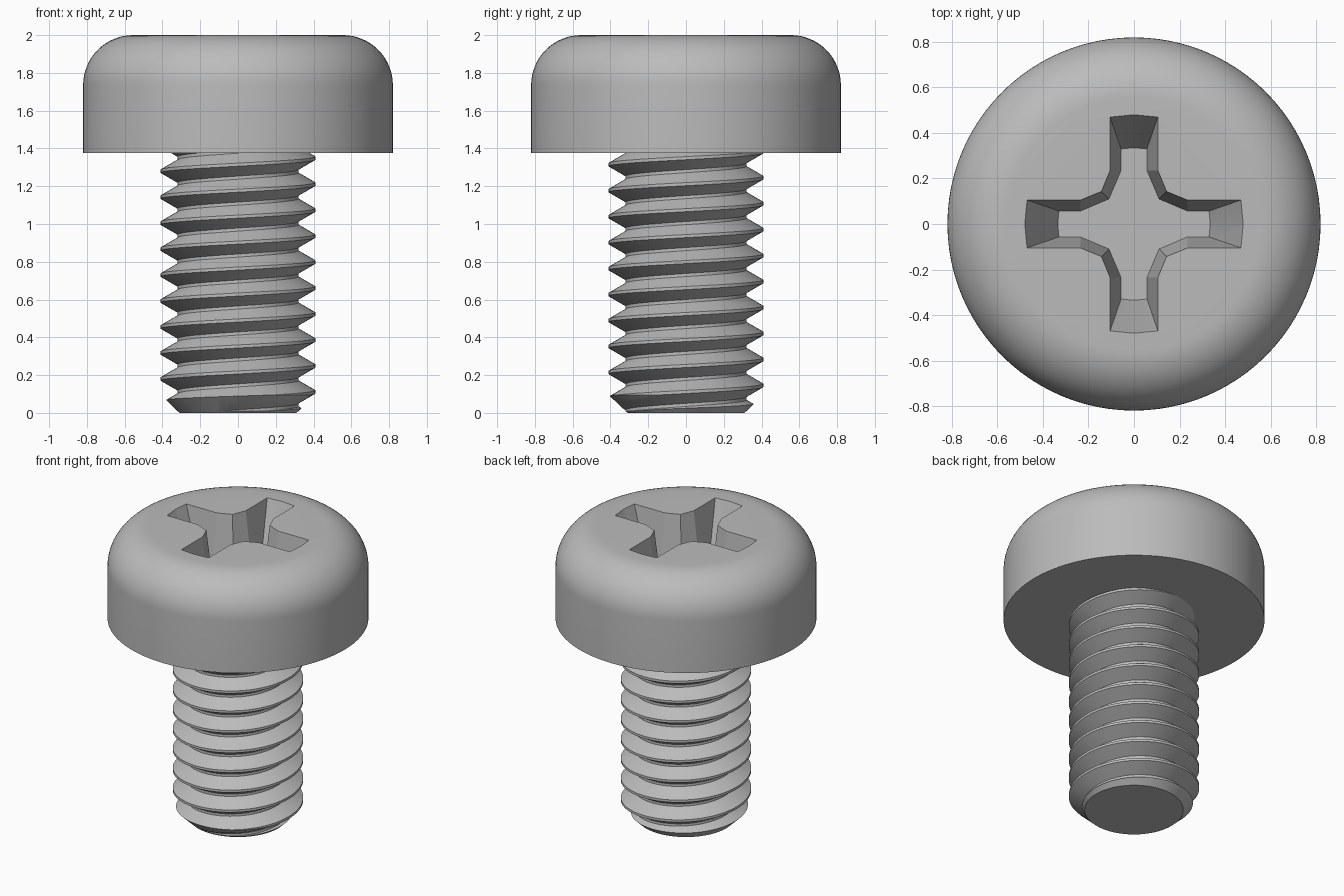
import bpy, bmesh
from math import sin, cos, pi, radians

if "Cube" in bpy.data.objects:
    bpy.data.objects.remove(bpy.data.objects["Cube"], do_unlink=True)

steel = bpy.data.materials.new("grey steel")
steel.use_nodes = True
GREY = (0.5, 0.5, 0.5, 1)
steel.diffuse_color = GREY
steel.node_tree.nodes["Principled BSDF"].inputs["Base Color"].default_value = GREY


def make_object(name, bm):
    bmesh.ops.recalc_face_normals(bm, faces=bm.faces)
    mesh = bpy.data.meshes.new(name)
    bm.to_mesh(mesh)
    bm.free()
    mesh.materials.append(steel)
    obj = bpy.data.objects.new(name, mesh)
    bpy.context.collection.objects.link(obj)
    return obj


def loft(name, rings):
    """Skin closed rings of equal length and cap both ends."""
    bm = bmesh.new()
    loops = [[bm.verts.new(p) for p in ring] for ring in rings]
    for a, b in zip(loops, loops[1:]):
        for i in range(len(a)):
            j = (i + 1) % len(a)
            bm.faces.new((a[i], a[j], b[j], b[i]))
    bm.faces.new(loops[0][::-1])
    bm.faces.new(loops[-1])
    return make_object(name, bm)


def lathe(name, profile, sides):
    turn = [2 * pi * i / sides for i in range(sides)]
    return loft(name, [[(r * cos(t), r * sin(t), z) for t in turn] for r, z in profile])


def boolean(obj, cutter, operation):
    mod = obj.modifiers.new("cut", 'BOOLEAN')
    mod.operation = operation
    mod.solver = 'EXACT'
    mod.object = cutter
    bpy.context.view_layer.objects.active = obj
    bpy.ops.object.modifier_apply(modifier=mod.name)
    bpy.data.objects.remove(cutter, do_unlink=True)


def smooth(obj, angle):
    bpy.ops.object.select_all(action='DESELECT')
    obj.select_set(True)
    bpy.context.view_layer.objects.active = obj
    bpy.ops.object.shade_smooth_by_angle(angle=radians(angle))


# Head: cylinder with a rounded top edge
HEAD_R, HEAD_Z, TOP, FILLET, STEPS = 0.82, 1.375, 2.0, 0.265, 16
profile = [(HEAD_R, HEAD_Z)]
for i in range(STEPS + 1):
    a = pi / 2 * i / STEPS
    profile.append((HEAD_R - FILLET + FILLET * cos(a), TOP - FILLET + FILLET * sin(a)))
head = lathe("head", profile, 96)

# Cross recess: one quarter outline at the rim and at the floor, turned four times
DEPTH = 0.4
rim = [(0.48, 0), (0.47, 0.105), (0.235, 0.105), (0.143, 0.143), (0.105, 0.235), (0.105, 0.47)]
floor = [(0.335, 0), (0.33, 0.057), (0.235, 0.057), (0.11, 0.11), (0.057, 0.235), (0.057, 0.33)]


def cross_ring(f):
    ring = []
    for q in range(4):
        c, s = round(cos(q * pi / 2)), round(sin(q * pi / 2))
        for (ax, ay), (bx, by) in zip(floor, rim):
            x, y = ax + (bx - ax) * f, ay + (by - ay) * f
            ring.append((x * c - y * s, x * s + y * c, TOP - DEPTH + DEPTH * f))
    return ring


boolean(head, loft("recess_cutter", [cross_ring(0), cross_ring(1.15)]), 'DIFFERENCE')
smooth(head, 18)

# Threaded shank: right-handed helical sweep of a V profile
PITCH, ROOT, CREST, SIDES, TURNS = 0.1375, 0.32, 0.41, 72, 14
START = 0.111 - 2 * PITCH
tooth = [(CREST, -0.06), (CREST, 0.06), (ROOT, 0.44), (ROOT, 0.56)]
bm = bmesh.new()
columns = []
for i in range(SIDES):
    t = i / SIDES
    columns.append([bm.verts.new((r * cos(2 * pi * t), r * sin(2 * pi * t), START + PITCH * (k + f + t)))
                    for k in range(TURNS) for r, f in tooth])
for i in range(SIDES):
    a = columns[i]
    b = columns[i + 1] if i + 1 < SIDES else columns[0][len(tooth):]
    for j in range(len(b) - 1):
        bm.faces.new((a[j], b[j], b[j + 1], a[j + 1]))

# Trim both ends flat and close them
for z, up in ((-0.03, -1), (1.5, 1)):
    cut = bmesh.ops.bisect_plane(bm, geom=bm.verts[:] + bm.edges[:] + bm.faces[:],
                                 plane_co=(0, 0, z), plane_no=(0, 0, up), clear_outer=True)
    edges = [e for e in cut["geom_cut"] if isinstance(e, bmesh.types.BMEdge)]
    bmesh.ops.edgeloop_fill(bm, edges=edges)
shank = make_object("threaded_shank", bm)

# Chamfered tip
envelope = lathe("tip_cutter", [(0.31, 0), (0.43, 0.115), (0.43, 1.45)], SIDES)
boolean(shank, envelope, 'INTERSECT')
smooth(shank, 25)
